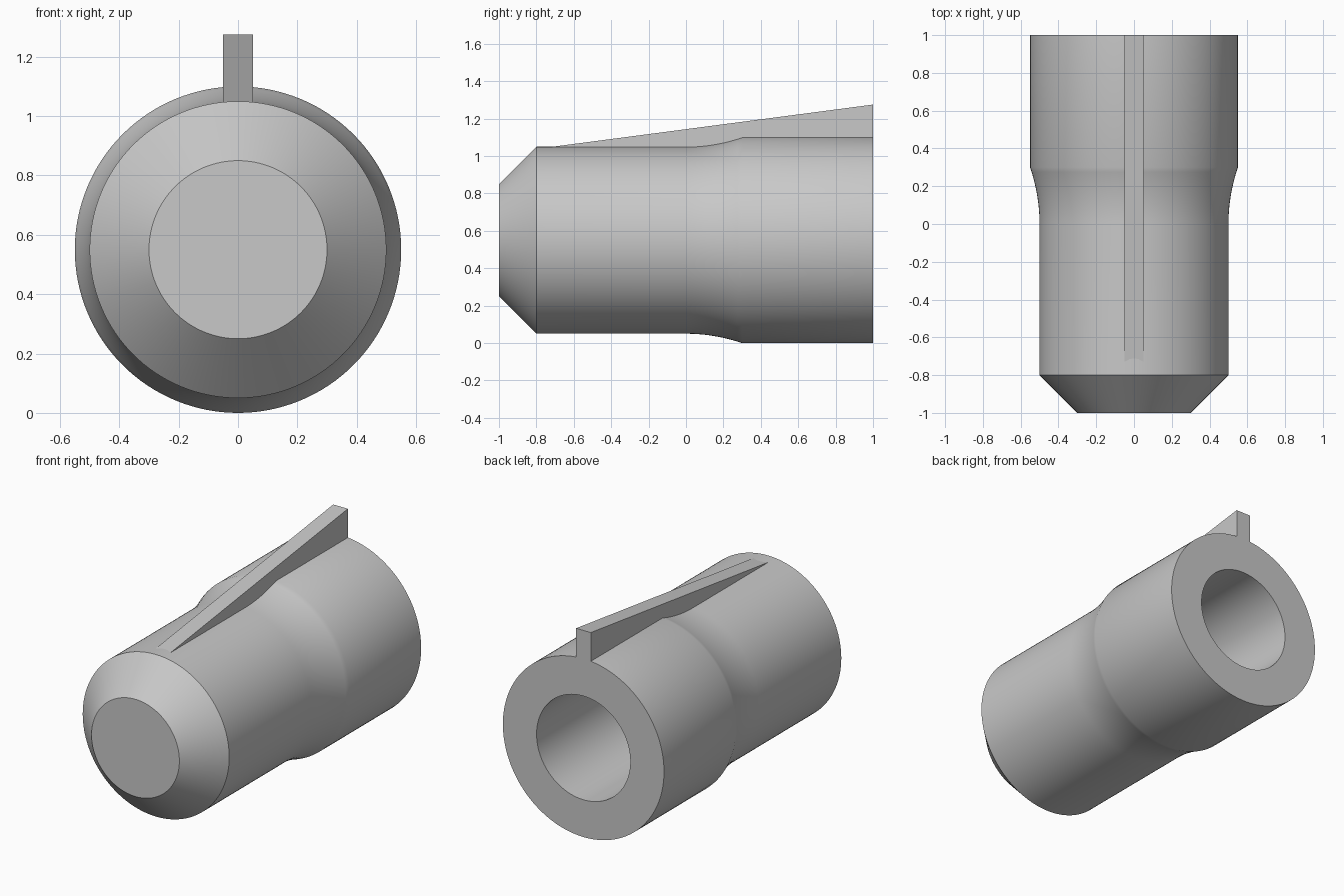
import bpy, bmesh, math

cube = bpy.data.objects.get("Cube")
if cube:
    bpy.data.objects.remove(cube, do_unlink=True)

AXIS_Z = 0.55     # height of the body axis
FIN_HALF = 0.05   # half the fin thickness

grey = bpy.data.materials.new("light grey")
grey.use_nodes = True
colour = (0.58, 0.58, 0.58, 1)
grey.diffuse_color = colour
grey.node_tree.nodes["Principled BSDF"].inputs["Base Color"].default_value = colour


def finish(name, bm):
    bmesh.ops.recalc_face_normals(bm, faces=bm.faces)
    mesh = bpy.data.meshes.new(name)
    bm.to_mesh(mesh)
    bm.free()
    mesh.materials.append(grey)
    obj = bpy.data.objects.new(name, mesh)
    bpy.context.collection.objects.link(obj)
    return obj


# Concave flare between the slim front and the wide rear: (y, radius)
flare = [(0.3 * i / 12, 0.5 + 0.05 * (i / 12) ** 2) for i in range(13)]

# Body: lathed profile with a chamfered closed nose and a blind rear bore
profile = [(-1, 0), (-1, 0.3), (-0.8, 0.5), *flare,
           (1, 0.55), (1, 0.32), (-0.6, 0.32), (-0.6, 0)]
bm = bmesh.new()
verts = [bm.verts.new((r, y, AXIS_Z)) for y, r in profile]
edges = [bm.edges.new(pair) for pair in zip(verts, verts[1:])]
bmesh.ops.spin(bm, geom=verts + edges, cent=(0, 0, AXIS_Z), axis=(0, 1, 0),
               angle=math.tau, steps=128, use_merge=True)
bmesh.ops.remove_doubles(bm, verts=bm.verts, dist=1e-5)
body = finish("body", bm)
bpy.context.view_layer.objects.active = body
body.select_set(True)
bpy.ops.object.shade_smooth_by_angle(angle=math.radians(30))


# Fin: sloped wedge whose underside follows the body surface
def seat(r):
    return AXIS_Z + math.sqrt(r * r - FIN_HALF ** 2)


outline = [(-0.73, seat(0.5))] + [(y, seat(r)) for y, r in flare]
outline += [(1, seat(0.55)), (1, 1.275)]
bm = bmesh.new()
face = bm.faces.new([bm.verts.new((-FIN_HALF, y, z)) for y, z in outline])
side = bmesh.ops.extrude_face_region(bm, geom=[face])
bmesh.ops.translate(bm, vec=(2 * FIN_HALF, 0, 0),
                    verts=[g for g in side["geom"] if isinstance(g, bmesh.types.BMVert)])
finish("top_fin", bm)
